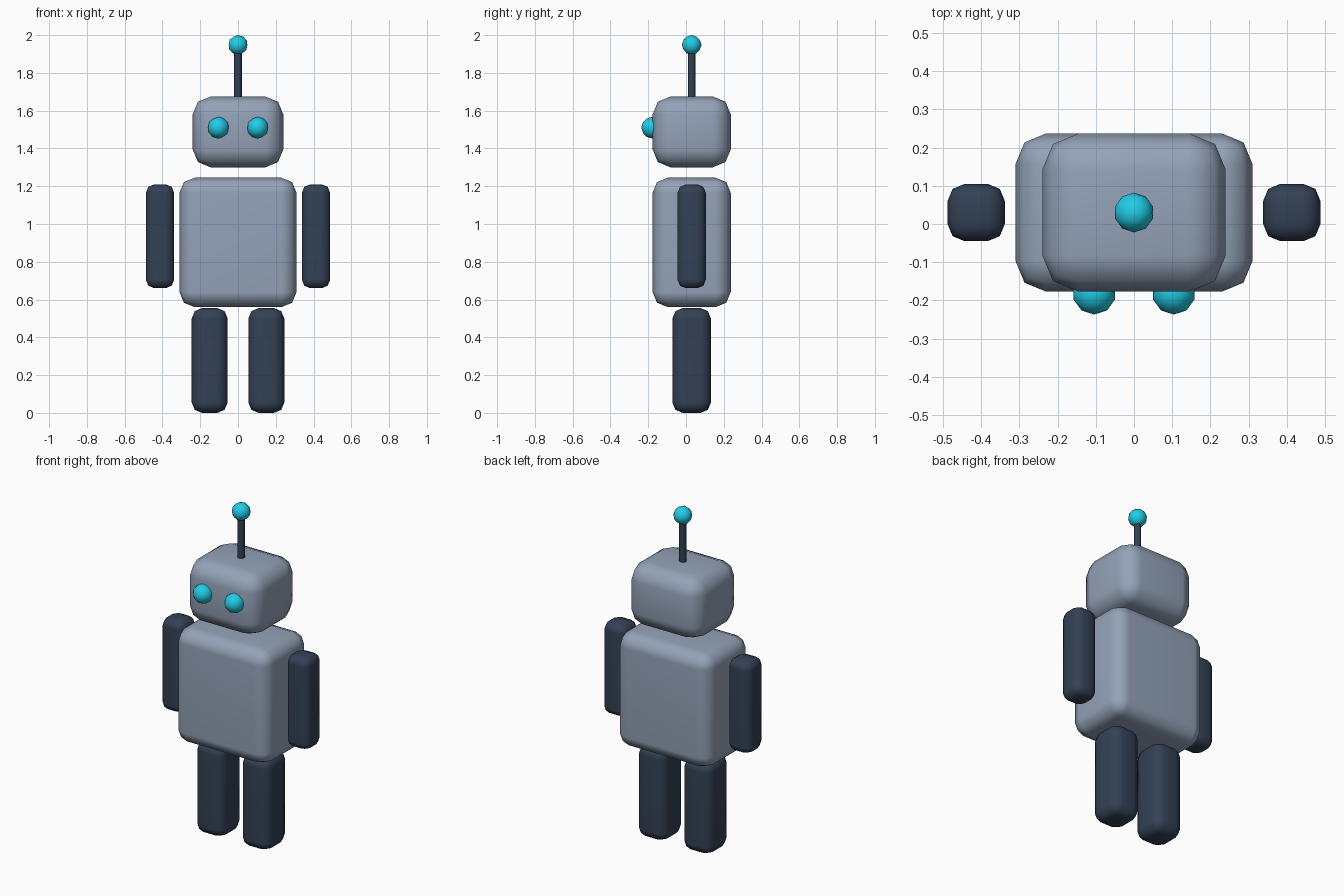
import bpy
import bmesh
from math import radians
from mathutils import Matrix

cube = bpy.data.objects.get("Cube")
if cube:
    bpy.data.objects.remove(cube, do_unlink=True)


def make_material(name, hex_code):
    """Flat material from an sRGB hex code."""
    channels = [int(hex_code[i:i + 2], 16) / 255 for i in (0, 2, 4)]
    rgba = [((c + 0.055) / 1.055) ** 2.4 for c in channels] + [1]
    mat = bpy.data.materials.new(name)
    mat.use_nodes = True
    mat.diffuse_color = rgba
    mat.node_tree.nodes["Principled BSDF"].inputs["Base Color"].default_value = rgba
    return mat


grey = make_material("body grey", "94a3b8")
slate = make_material("dark slate", "334155")
cyan = make_material("bright cyan", "22d3ee")

MID_Y = 0.03  # shared centre line of the body


def finish(name, bm, mat, location):
    """Turn a bmesh into a smooth-shaded object."""
    mesh = bpy.data.meshes.new(name)
    bm.to_mesh(mesh)
    bm.free()
    mesh.materials.append(mat)
    mesh.shade_smooth()
    obj = bpy.data.objects.new(name, mesh)
    obj.location = location
    bpy.context.collection.objects.link(obj)
    return obj


def rounded_box(name, mat, x, z_low, z_high, width, depth, radius):
    bm = bmesh.new()
    size = (width, depth, z_high - z_low)
    bmesh.ops.create_cube(bm, size=1, matrix=Matrix.Diagonal((*size, 1)))
    bmesh.ops.bevel(bm, geom=bm.edges[:], offset=radius, segments=2,
                    profile=0.5, affect='EDGES')
    obj = finish(name, bm, mat, (x, MID_Y, (z_low + z_high) / 2))
    # Keep the large faces flat and the corners soft
    weighted = obj.modifiers.new("soft corners", 'WEIGHTED_NORMAL')
    weighted.keep_sharp = True
    return obj


def ball(name, mat, location, radius):
    bm = bmesh.new()
    bmesh.ops.create_icosphere(bm, subdivisions=2, radius=radius)
    return finish(name, bm, mat, location)


# Torso and head
rounded_box("torso", grey, 0, 0.56, 1.245, 0.62, 0.414, 0.08)
rounded_box("head", grey, 0, 1.30, 1.675, 0.48, 0.414, 0.095)

# Limbs and eyes on both sides
for side, sign in (("left", 1), ("right", -1)):
    rounded_box(side + "_arm", slate, sign * 0.413, 0.66, 1.21, 0.15, 0.15, 0.045)
    rounded_box(side + "_leg", slate, sign * 0.15, 0, 0.555, 0.19, 0.204, 0.055)
    ball(side + "_eye", cyan, (sign * 0.104, -0.18, 1.51), 0.057)

# Antenna rod and tip
bm = bmesh.new()
bmesh.ops.create_cone(bm, cap_ends=True, segments=12, radius1=0.02,
                      radius2=0.02, depth=0.3)
rod = finish("antenna_rod", bm, slate, (0, MID_Y, 1.79))
bpy.context.view_layer.objects.active = rod
rod.select_set(True)
bpy.ops.object.shade_smooth_by_angle(angle=radians(40))
ball("antenna_tip", cyan, (0, MID_Y, 1.948), 0.052)
